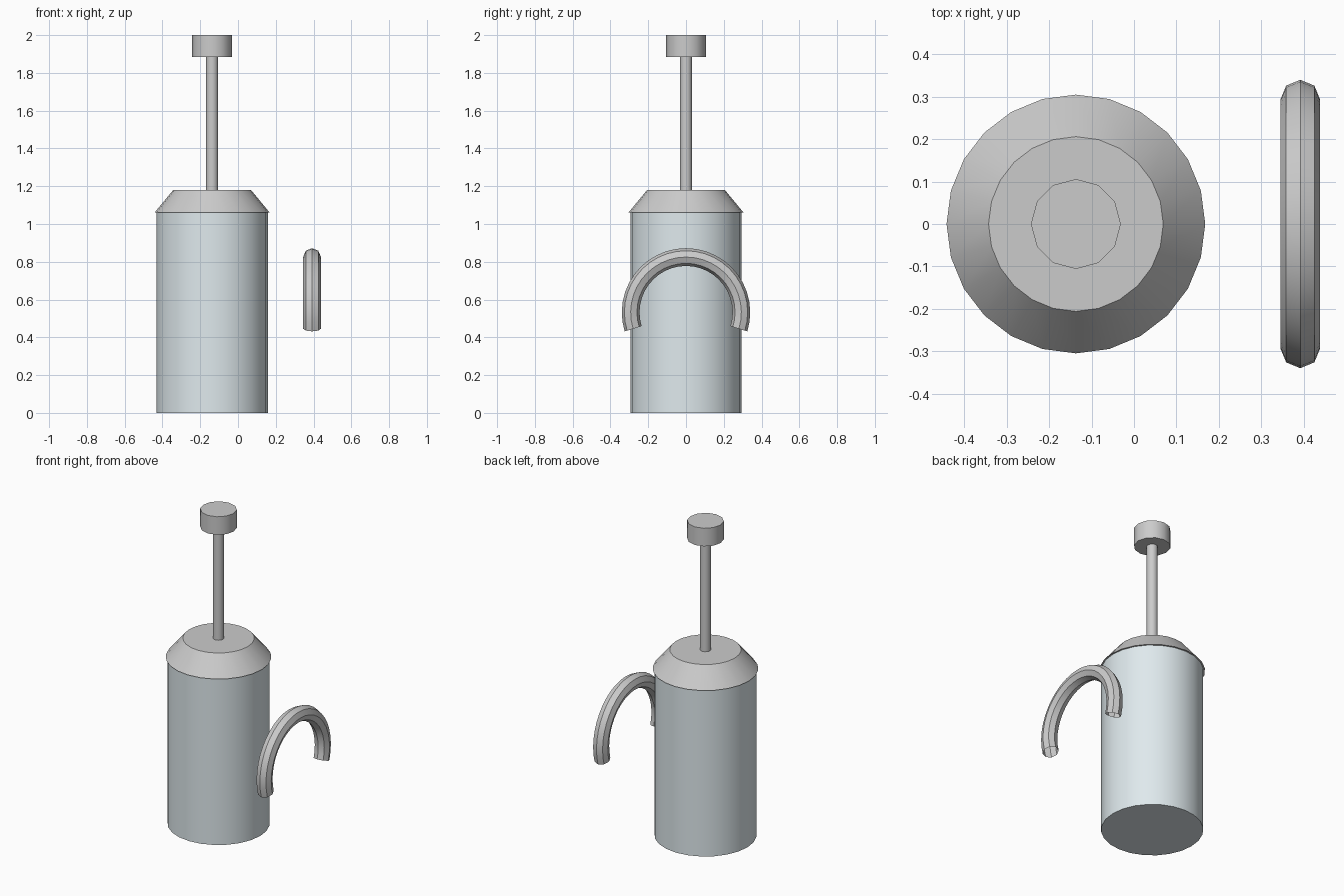
import bpy, bmesh
from math import sin, cos, pi, radians

if "Cube" in bpy.data.objects:
    bpy.data.objects.remove(bpy.data.objects["Cube"])

AXIS_X = -0.137


def finish(name, bm, color=None):
    mesh = bpy.data.meshes.new(name)
    bm.to_mesh(mesh)
    bm.free()
    obj = bpy.data.objects.new(name, mesh)
    bpy.context.collection.objects.link(obj)
    if color:
        mat = bpy.data.materials.new(name + "_tint")
        mat.diffuse_color = color
        mat.use_nodes = True
        mat.node_tree.nodes["Principled BSDF"].inputs["Base Color"].default_value = mat.diffuse_color
        mesh.materials.append(mat)
    bpy.ops.object.select_all(action='DESELECT')
    obj.select_set(True)
    bpy.context.view_layer.objects.active = obj
    bpy.ops.object.shade_smooth_by_angle(angle=radians(35))
    return obj


def frustum(name, r_bottom, r_top, z0, z1, sides, color=None):
    bm = bmesh.new()
    bmesh.ops.create_cone(bm, cap_ends=True, segments=sides,
                          radius1=r_bottom, radius2=r_top, depth=z1 - z0)
    bmesh.ops.translate(bm, verts=bm.verts, vec=(AXIS_X, 0, (z0 + z1) / 2))
    return finish(name, bm, color)


# Tinted vessel, sloped lid, plunger rod and knob
frustum("body", 0.295, 0.295, 0.0, 1.065, 24, (0.74, 0.82, 0.85, 1))
frustum("lid", 0.305, 0.206, 1.06, 1.18, 24)
frustum("plunger_rod", 0.032, 0.032, 1.18, 1.887, 12)
frustum("knob", 0.106, 0.106, 1.885, 2.0, 12)

# Handle: open-ended tube swept along an arc in the YZ plane
major, minor, sides, steps = 0.293, 0.047, 8, 24
start, end = -0.3, pi + 0.3
bm = bmesh.new()
rings = []
for i in range(steps + 1):
    a = start + (end - start) * i / steps
    ring = []
    for j in range(sides):
        b = 2 * pi * j / sides
        r = major + minor * cos(b)
        ring.append(bm.verts.new((0.392 + minor * sin(b), r * cos(a), 0.532 + r * sin(a))))
    rings.append(ring)
for r0, r1 in zip(rings, rings[1:]):
    for j in range(sides):
        k = (j + 1) % sides
        bm.faces.new((r0[j], r1[j], r1[k], r0[k]))
# make the surface face outward
bm.normal_update()
face = bm.faces[0] if bm.faces.ensure_lookup_table() is None else None
centre_dir = face.calc_center_median()
ref = (0.392, major * cos(start), 0.532 + major * sin(start))
if sum((centre_dir[i] - ref[i]) * face.normal[i] for i in range(3)) < 0:
    bmesh.ops.reverse_faces(bm, faces=bm.faces)
handle = finish("handle", bm)
# keep the eight-sided tube smooth across its facets
handle.data.shade_smooth()
